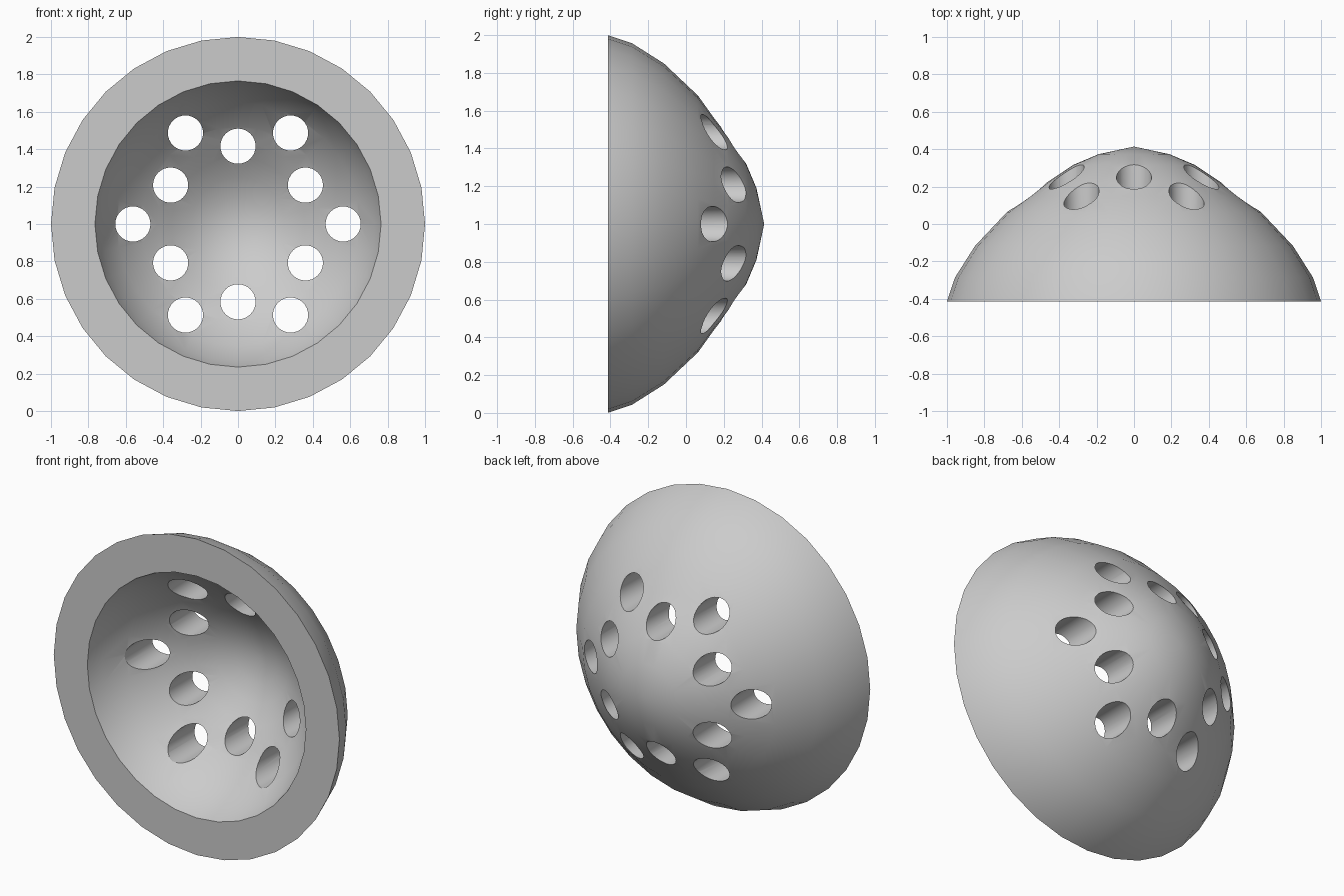
import bpy, bmesh
from math import cos, sin, pi, radians
from mathutils import Matrix, Vector

cube = bpy.data.objects.get("Cube")
if cube:
    bpy.data.objects.remove(cube, do_unlink=True)

RIM_Y = -0.414
CENTRE_Z = 1.0
INNER_SCALE = 0.765
SIDES = 32
HOLE_RADIUS = 0.094

# Outer profile from tip to rim: radius, height above the rim plane
PROFILE = [(0, 0.828), (0.19, 0.787), (0.325, 0.73), (0.465, 0.637),
           (0.56, 0.563), (0.68, 0.477), (0.85, 0.297), (0.957, 0.128), (1, 0)]


def make_object(name, bm):
    mesh = bpy.data.meshes.new(name)
    bm.to_mesh(mesh)
    bm.free()
    obj = bpy.data.objects.new(name, mesh)
    bpy.context.collection.objects.link(obj)
    return obj


# Thick dome: outer profile, flat rim and scaled inner profile, all lathed
bm = bmesh.new()
inner = [(r * INNER_SCALE, h * INNER_SCALE) for r, h in reversed(PROFILE)]
verts = [bm.verts.new((0, RIM_Y + h, CENTRE_Z + r)) for r, h in PROFILE + inner]
edges = [bm.edges.new(pair) for pair in zip(verts, verts[1:])]
bmesh.ops.spin(bm, geom=verts + edges, cent=(0, 0, CENTRE_Z), axis=(0, 1, 0),
               angle=2 * pi, steps=SIDES, use_duplicate=False)
bmesh.ops.remove_doubles(bm, verts=bm.verts, dist=0.0005)
bmesh.ops.recalc_face_normals(bm, faces=bm.faces)
dome = make_object("perforated_dome", bm)

grey = bpy.data.materials.new("plain grey")
grey.use_nodes = True
colour = (0.6, 0.6, 0.6, 1)
grey.diffuse_color = colour
grey.node_tree.nodes["Principled BSDF"].inputs["Base Color"].default_value = colour
dome.data.materials.append(grey)

# Hole cutters: two staggered rings of six, running front to back
bm = bmesh.new()
for ring_radius, start in ((0.416, 30), (0.562, 0)):
    for i in range(6):
        a = radians(start + 60 * i)
        place = Matrix.Translation(Vector((ring_radius * cos(a), 0,
                                           CENTRE_Z + ring_radius * sin(a))))
        bmesh.ops.create_cone(bm, cap_ends=True, segments=32, radius1=HOLE_RADIUS,
                              radius2=HOLE_RADIUS, depth=2,
                              matrix=place @ Matrix.Rotation(pi / 2, 4, 'X'))
cutter = make_object("hole_cutters", bm)
cutter.data.materials.append(grey)
cutter.hide_render = True

# Cut the holes, then smooth while keeping the rims crisp
bpy.ops.object.select_all(action='DESELECT')
bpy.context.view_layer.objects.active = dome
dome.select_set(True)
cut = dome.modifiers.new("holes", 'BOOLEAN')
cut.operation = 'DIFFERENCE'
cut.solver = 'EXACT'
cut.object = cutter
bpy.ops.object.modifier_apply(modifier=cut.name)
bpy.data.objects.remove(cutter, do_unlink=True)
bpy.ops.object.shade_smooth_by_angle(angle=radians(30))
